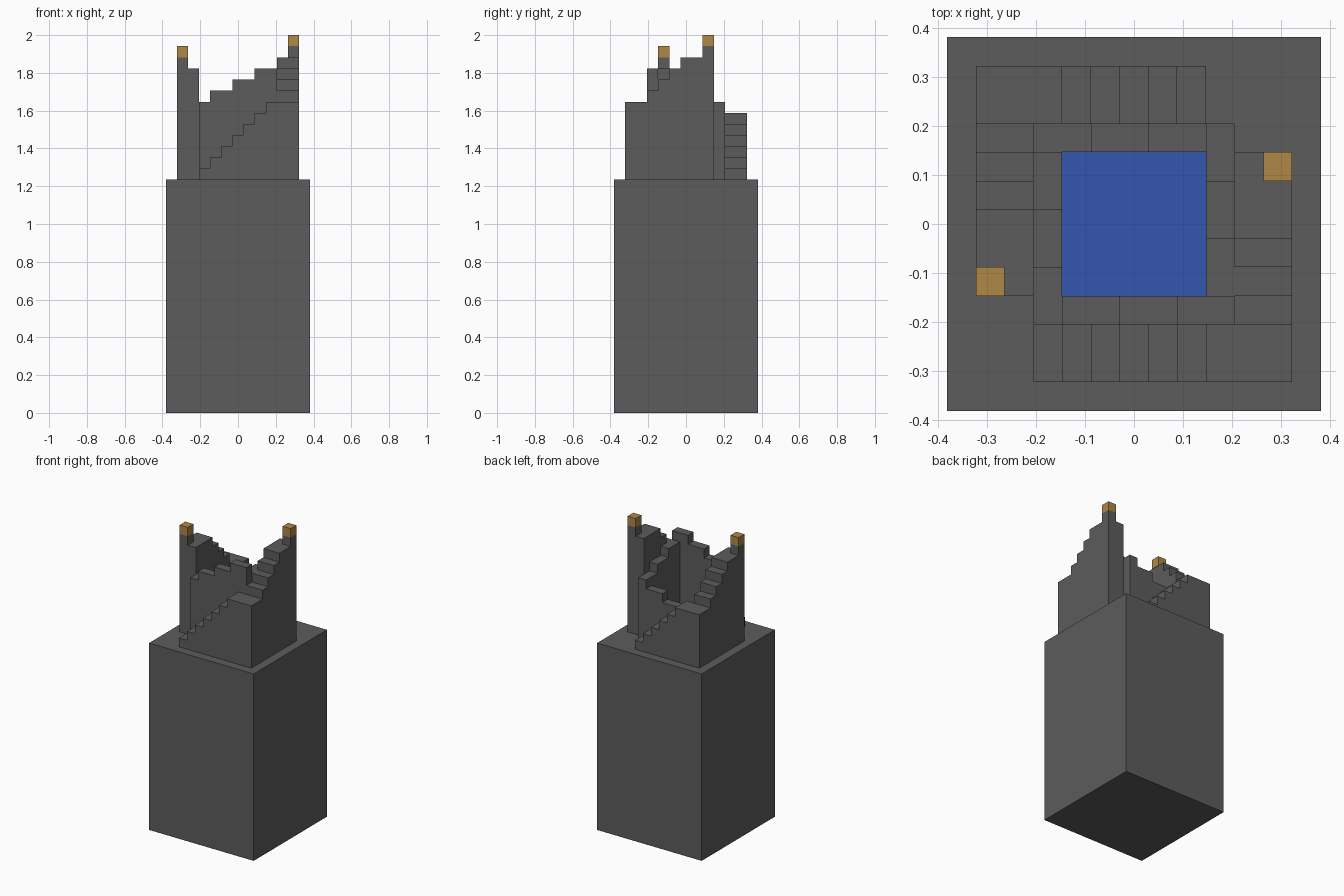
import bpy, bmesh

if "Cube" in bpy.data.objects:
    bpy.data.objects.remove(bpy.data.objects["Cube"])

U = 2 / 34      # one block
DECK = 21       # base height in blocks


def material(name, rgb):
    m = bpy.data.materials.new(name)
    m.diffuse_color = (*rgb, 1)
    m.use_nodes = True
    m.node_tree.nodes["Principled BSDF"].inputs["Base Color"].default_value = m.diffuse_color
    return m


stone = material("dark_stone", (0.107, 0.107, 0.107))
gold = material("gold", (0.434, 0.246, 0.061))
water = material("blue_water", (0.034, 0.093, 0.434))


def finish(name, bm, mat):
    bmesh.ops.recalc_face_normals(bm, faces=bm.faces)
    me = bpy.data.meshes.new(name)
    bm.to_mesh(me)
    bm.free()
    me.materials.append(mat)
    ob = bpy.data.objects.new(name, me)
    bpy.context.collection.objects.link(ob)
    return ob


def stepped(name, axis, edges, heights, side, mat=stone, bottom=DECK):
    """Extrude a stepped outline: edges run along axis, side spans the other."""
    outline = [(edges[0], bottom)]
    for a, b, h in zip(edges, edges[1:], heights):
        outline += [(a, h), (b, h)]
    outline.append((edges[-1], bottom))

    def point(t, z, s):
        return (t * U, s * U, z * U) if axis == "x" else (s * U, t * U, z * U)

    bm = bmesh.new()
    face = bm.faces.new([bm.verts.new(point(t, z, side[0])) for t, z in outline])
    new = bmesh.ops.extrude_face_region(bm, geom=[face])["geom"]
    d = (side[1] - side[0]) * U
    bmesh.ops.translate(bm, vec=(0, d, 0) if axis == "x" else (d, 0, 0),
                        verts=[v for v in new if isinstance(v, bmesh.types.BMVert)])
    return finish(name, bm, mat)


def block(name, x, y, z, mat=stone):
    return stepped(name, "x", x, [z[1]], y, mat, z[0])


# Base
block("base", (-6.5, 6.5), (-6.5, 6.5), (0, DECK))

# Outer stairs winding up around the core
stepped("front_stair", "x", [-3.5, -2.5, -1.5, -0.5, 0.5, 1.5, 2.5, 5.5],
        range(22, 29), (-5.5, -3.5))
stepped("right_stair", "y", [-3.5, -2.5, -1.5, -0.5, 2.5],
        range(29, 33), (3.5, 5.5))
stepped("back_stair", "x", [-5.5, -2.5, -1.5, -0.5, 0.5, 1.5, 2.5],
        range(27, 21, -1), (3.5, 5.5))
stepped("left_stair", "y", [-2.5, 0.5, 1.5, 2.5, 3.5],
        range(31, 27, -1), (-5.5, -3.5))

# Inner walls, highest at the front right corner
stepped("front_wall", "x", [-3.5, -2.5, -0.5, 1.5, 3.5], range(28, 32), (-3.5, -2.5))
stepped("back_wall", "x", [-3.5, -1.5, 0.5, 2.5, 3.5], range(25, 29), (2.5, 3.5))
stepped("right_wall", "y", [-2.5, -0.5, 1.5, 2.5], range(30, 27, -1), (2.5, 3.5))
stepped("left_wall", "y", [-2.5, -1.5, 0.5, 2.5], range(28, 25, -1), (-3.5, -2.5))

# Water inside the walls
block("water_pool", (-2.5, 2.5), (-2.5, 2.5), (DECK, DECK + 0.08), water)

# Posts with gold caps at the stair tops
for side, x, y, z in (("right", 4.5, 1.5, 32), ("left", -5.5, -2.5, 31)):
    block(side + "_post", (x, x + 1), (y, y + 1), (z, z + 1))
    block(side + "_gold_cap", (x, x + 1), (y, y + 1), (z + 1, z + 2), gold)
